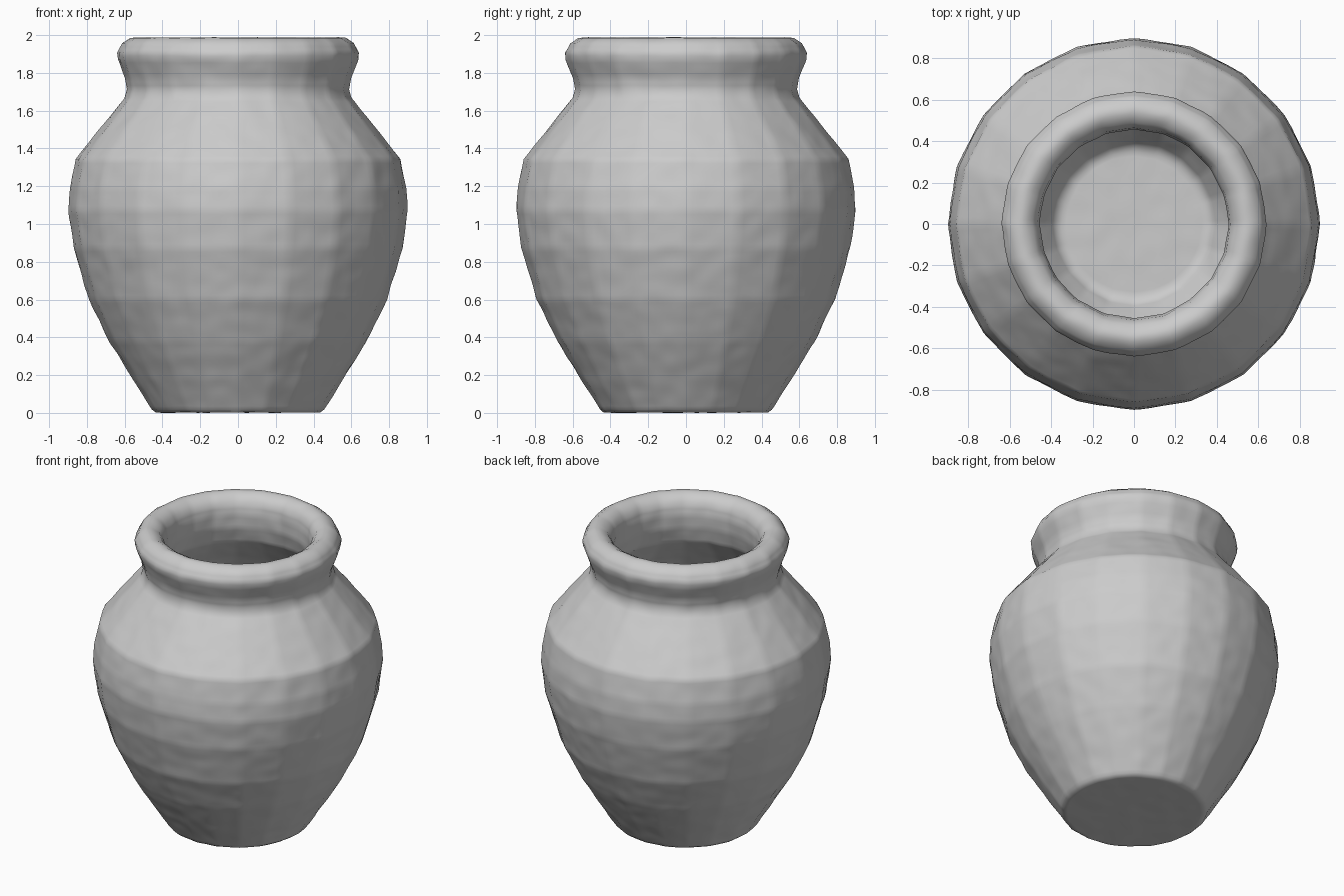
import bpy, bmesh, math
from mathutils import Vector, noise

if "Cube" in bpy.data.objects:
    bpy.data.objects.remove(bpy.data.objects["Cube"])

SEG, SIDES, STEP = 160, 20, 0.022
# Cross-section (radius, height): underside, outer wall, lip, inner wall, floor
PROFILE = [(0, .01), (.435, .01), (.455, .025), (.56, .19), (.68, .385), (.79, .61), (.87, .88),
           (.898, 1.08), (.89, 1.2), (.86, 1.35), (.73, 1.515), (.60, 1.675),
           (.588, 1.72), (.598, 1.78), (.637, 1.88), (.64, 1.915), (.612, 1.965), (.57, 1.993),
           (.535, 1.995), (.49, 1.97), (.465, 1.93), (.455, 1.87), (.46, 1.78), (.49, 1.67),
           (.64, 1.49), (.76, 1.32), (.79, 1.1), (.77, .9), (.69, .64),
           (.58, .42), (.47, .24), (.38, .11), (.35, .095), (0, .095)]

# Resample the profile evenly so the clay surface can carry fine bumps
pts = []
for (r0, z0), (r1, z1) in zip(PROFILE, PROFILE[1:]):
    n = max(1, round(math.hypot(r1 - r0, z1 - z0) / STEP))
    pts += [(r0 + (r1 - r0) * i / n, z0 + (z1 - z0) * i / n) for i in range(n)]
pts = pts[1:]

# Slightly faceted, hand-thrown lathe
bm = bmesh.new()
sector = 2 * math.pi / SIDES
rings = []
for r, z in pts:
    ring = []
    for k in range(SEG):
        a = 2 * math.pi * k / SEG
        d = a % sector - sector / 2
        facet = math.cos(sector / 2) / math.cos(d)
        rr = r * (0.3 + 0.7 * facet)
        p = Vector((rr * math.cos(a), rr * math.sin(a), z))
        bump = noise.noise(p * 11) * 0.004
        if r > 0.05:
            p.x += bump * math.cos(a)
            p.y += bump * math.sin(a)
        p.z += noise.noise(p * 9 + Vector((5, 5, 5))) * 0.003
        ring.append(bm.verts.new(p))
    rings.append(ring)
for a, b in zip(rings, rings[1:]):
    for k in range(SEG):
        j = (k + 1) % SEG
        bm.faces.new((a[k], a[j], b[j], b[k]))

# Close the underside and the inner floor at the centre
for ring, z in ((rings[0], .01), (rings[-1], .095)):
    c = bm.verts.new((0, 0, z))
    for k in range(SEG):
        bm.faces.new((c, ring[k], ring[(k + 1) % SEG]))
bmesh.ops.recalc_face_normals(bm, faces=bm.faces)
# Rest the base on the ground
low = min(v.co.z for v in bm.verts)
for v in bm.verts:
    v.co.z -= low

me = bpy.data.meshes.new("clay_pot")
bm.to_mesh(me)
bm.free()
pot = bpy.data.objects.new("clay_pot", me)
bpy.context.collection.objects.link(pot)
bpy.context.view_layer.objects.active = pot
pot.select_set(True)
bpy.ops.object.shade_smooth_by_angle(angle=math.radians(40))
